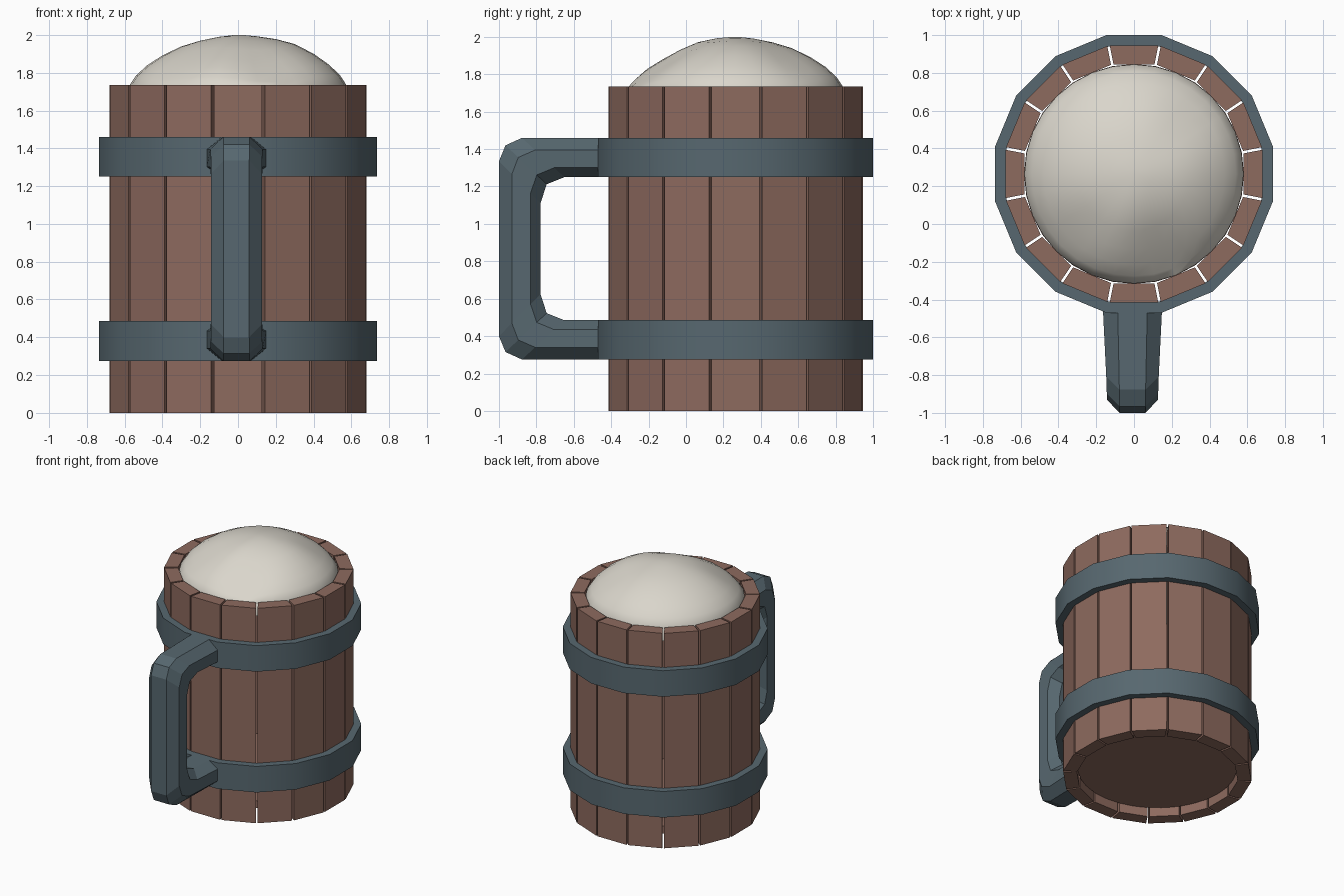
import bpy, bmesh, math

if "Cube" in bpy.data.objects:
    bpy.data.objects.remove(bpy.data.objects["Cube"])

CY = 0.265          # mug axis in y
N = 16              # sides of the mug


def material(name, rgb):
    m = bpy.data.materials.new(name)
    m.diffuse_color = (*rgb, 1)
    m.use_nodes = True
    m.node_tree.nodes["Principled BSDF"].inputs["Base Color"].default_value = m.diffuse_color
    return m


WOOD = material("wood", (0.27, 0.145, 0.113))
IRON = material("iron", (0.095, 0.137, 0.16))
FOAM = material("foam", (0.70, 0.67, 0.60))


def make(name, verts, faces, mat, smooth=None):
    me = bpy.data.meshes.new(name)
    me.from_pydata(verts, [], faces)
    bm = bmesh.new()
    bm.from_mesh(me)
    bmesh.ops.recalc_face_normals(bm, faces=bm.faces)
    bm.to_mesh(me)
    bm.free()
    me.materials.append(mat)
    ob = bpy.data.objects.new(name, me)
    bpy.context.collection.objects.link(ob)
    if smooth:
        bpy.ops.object.select_all(action='DESELECT')
        ob.select_set(True)
        bpy.context.view_layer.objects.active = ob
        bpy.ops.object.shade_smooth_by_angle(angle=math.radians(smooth))
    return ob


def loft(name, sections, mat, closed=False, smooth=None):
    """Skin a list of equal-length point loops."""
    n, k = len(sections[0]), len(sections)
    verts = [p for s in sections for p in s]
    faces = [(i * n + j, i * n + (j + 1) % n,
              (i + 1) % k * n + (j + 1) % n, (i + 1) % k * n + j)
             for i in range(k if closed else k - 1) for j in range(n)]
    if not closed:
        faces += [tuple(range(n)), tuple(range((k - 1) * n, k * n))]
    return make(name, verts, faces, mat, smooth)


# Staves: tapered planks with narrow gaps between them
H, R_OUT, R_IN, GAP = 1.735, 0.68, 0.58, 0.007
t = math.tan(math.pi / N)
plan = [(R_IN, -R_IN * t + GAP), (R_OUT, -R_OUT * t + GAP),
        (R_OUT, R_OUT * t - GAP), (R_IN, R_IN * t - GAP)]
for i in range(N):
    a = 2 * math.pi * i / N
    c, s = math.cos(a), math.sin(a)
    loft(f"stave_{i + 1}",
         [[(r * c - w * s, CY + r * s + w * c, z) for r, w in plan] for z in (0, H)], WOOD)


# Bottom board, recessed
def ring(r, z, n=32):
    return [(r * math.cos(2 * math.pi * j / n), CY + r * math.sin(2 * math.pi * j / n), z)
            for j in range(n)]


loft("bottom_board", [ring(0.582, 0.07), ring(0.582, 0.13)], WOOD)

# Iron hoops
for name, z0, z1 in (("lower_hoop", 0.275, 0.485), ("upper_hoop", 1.25, 1.46)):
    secs = []
    for i in range(N):
        a = 2 * math.pi * (i + 0.5) / N
        secs.append([(r / math.cos(math.pi / N) * math.cos(a),
                      CY + r / math.cos(math.pi / N) * math.sin(a), z)
                     for r, z in ((0.675, z0), (0.735, z0), (0.735, z1), (0.675, z1))])
    loft(name, secs, IRON, closed=True, smooth=30)

# Handle: chamfered section swept round a C; (outer y,z), (inner y,z), half width
MID = 0.8675
half = [((-0.44, 1.46), (-0.44, 1.25), 0.157),
        ((-0.877, 1.46), (-0.65, 1.25), 0.139),
        ((-0.965, 1.42), (-0.745, 1.212), 0.136),
        ((-1.0, 1.335), (-0.778, 1.11), 0.135)]
stations = half + [((o[0], 2 * MID - o[1]), (i[0], 2 * MID - i[1]), w)
                   for o, i, w in reversed(half)]
section = [(0, -0.5), (0, 0.5), (0.31, 1), (0.76, 1), (1, 0.5), (1, -0.5), (0.76, -1), (0.31, -1)]
loft("handle",
     [[(-0.008 + k * w, o[0] + (i[0] - o[0]) * f, o[1] + (i[1] - o[1]) * f)
       for f, k in section] for o, i, w in stations], IRON)

# Foam: lumpy dome
prof = [(0.58, 1.62), (0.58, 1.725), (0.54, 1.785), (0.48, 1.84), (0.4, 1.892),
        (0.3, 1.94), (0.2, 1.97), (0.1, 1.99), (0.03, 1.998)]


def lump(x, y, cx, cy, s, h):
    return h * math.exp(-((x - cx) ** 2 + (y - cy) ** 2) / (2 * s * s))


rings = []
for r, z in prof:
    loop = []
    for x, y, _ in ring(r, z):
        v = y - CY
        dz = (lump(x, v, 0.15, -0.42, 0.13, -0.045) + lump(x, v, -0.3, -0.32, 0.12, -0.03)
              + lump(x, v, 0.3, 0.3, 0.1, -0.02) + lump(x, v, 0.3, 0.0, 0.12, 0.012)
              + lump(x, v, 0.0, -0.2, 0.08, 0.008)) if z > 1.75 else 0
        loop.append((x, y, min(z + dz, 2.0)))
    rings.append(loop)
loft("foam", rings, FOAM, smooth=50)
